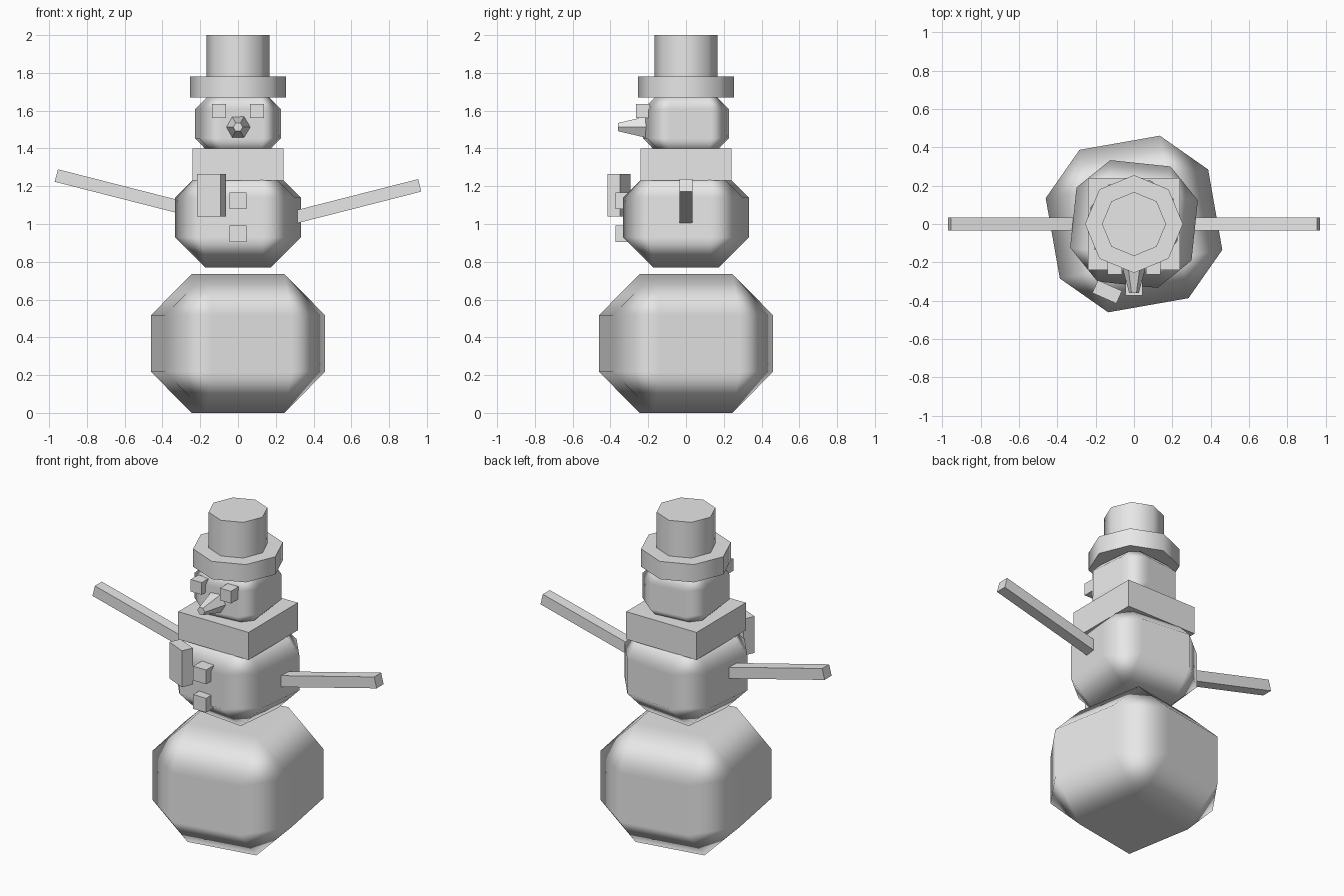
import bpy
from math import radians, pi

if "Cube" in bpy.data.objects:
    bpy.data.objects.remove(bpy.data.objects["Cube"], do_unlink=True)

GREY = (0.8, 0.8, 0.8, 1)
mat = bpy.data.materials.new("plain grey")
mat.use_nodes = True
mat.diffuse_color = GREY
mat.node_tree.nodes["Principled BSDF"].inputs["Base Color"].default_value = GREY


def finish(name):
    obj = bpy.context.object
    obj.name = name
    obj.data.materials.append(mat)
    return obj


def box(name, centre, size, rot=(0, 0, 0)):
    bpy.ops.mesh.primitive_cube_add(size=1, location=centre, rotation=[radians(a) for a in rot])
    obj = finish(name)
    obj.scale = size
    bpy.ops.object.transform_apply(location=False, rotation=False, scale=True)
    return obj


def snowball(name, bottom, top, width, bevel, turn):
    """Box with broad one-step bevels and softly shaded corners."""
    obj = box(name, (0, 0, (bottom + top) / 2), (width, width, top - bottom), (0, 0, turn))
    bpy.ops.object.shade_smooth()
    mod = obj.modifiers.new("bevel", "BEVEL")
    mod.width = bevel
    mod.segments = 1
    mod.limit_method = "NONE"
    mod.harden_normals = True


def drum(name, bottom, top, radius):
    bpy.ops.mesh.primitive_cylinder_add(vertices=8, radius=radius, depth=top - bottom,
                                        location=(0, 0, (bottom + top) / 2))
    finish(name)
    bpy.ops.object.shade_smooth_by_angle(angle=radians(50))


# Stacked body
snowball("lower_body", 0, 0.735, 0.86, 0.2175, 10)
snowball("middle_body", 0.77, 1.30, 0.636, 0.16, -6)
snowball("head", 1.345, 1.715, 0.435, 0.108, 6)

# Hat
drum("hat_brim", 1.67, 1.78, 0.255)
drum("hat_crown", 1.78, 2.0, 0.167)

# Scarf and its hanging end
box("scarf", (0, 0, 1.315), (0.48, 0.48, 0.17))
box("scarf_tail", (-0.14, -0.354, 1.152), (0.137, 0.072, 0.225), (0, 0, -24))

# Eyes, one on each side
for side, x in (("left", 0.1), ("right", -0.1)):
    box(side + "_eye", (x, -0.227, 1.598), (0.075, 0.075, 0.075))

# Buttons
for name, z in (("upper_button", 1.123), ("lower_button", 0.948)):
    box(name, (0, -0.33, z), (0.088, 0.088, 0.088))

# Nose
bpy.ops.mesh.primitive_cone_add(vertices=6, radius1=0.068, radius2=0.025, depth=0.16,
                                location=(0, -0.28, 1.513), rotation=(pi / 2, 0, pi / 2))
nose = finish("nose")
nose.rotation_euler = (pi / 2, 0, 0)
# Put two of the six corners on the left and right
for v in nose.data.vertices:
    v.co.x, v.co.y = v.co.y, -v.co.x

# Arms, tilted upward and outward
box("left_arm", (0.63, 0, 1.12), (0.685, 0.068, 0.068), (0, -14.3, 0))
box("right_arm", (-0.63, 0, 1.172), (0.685, 0.068, 0.068), (0, 14.3, 0))
